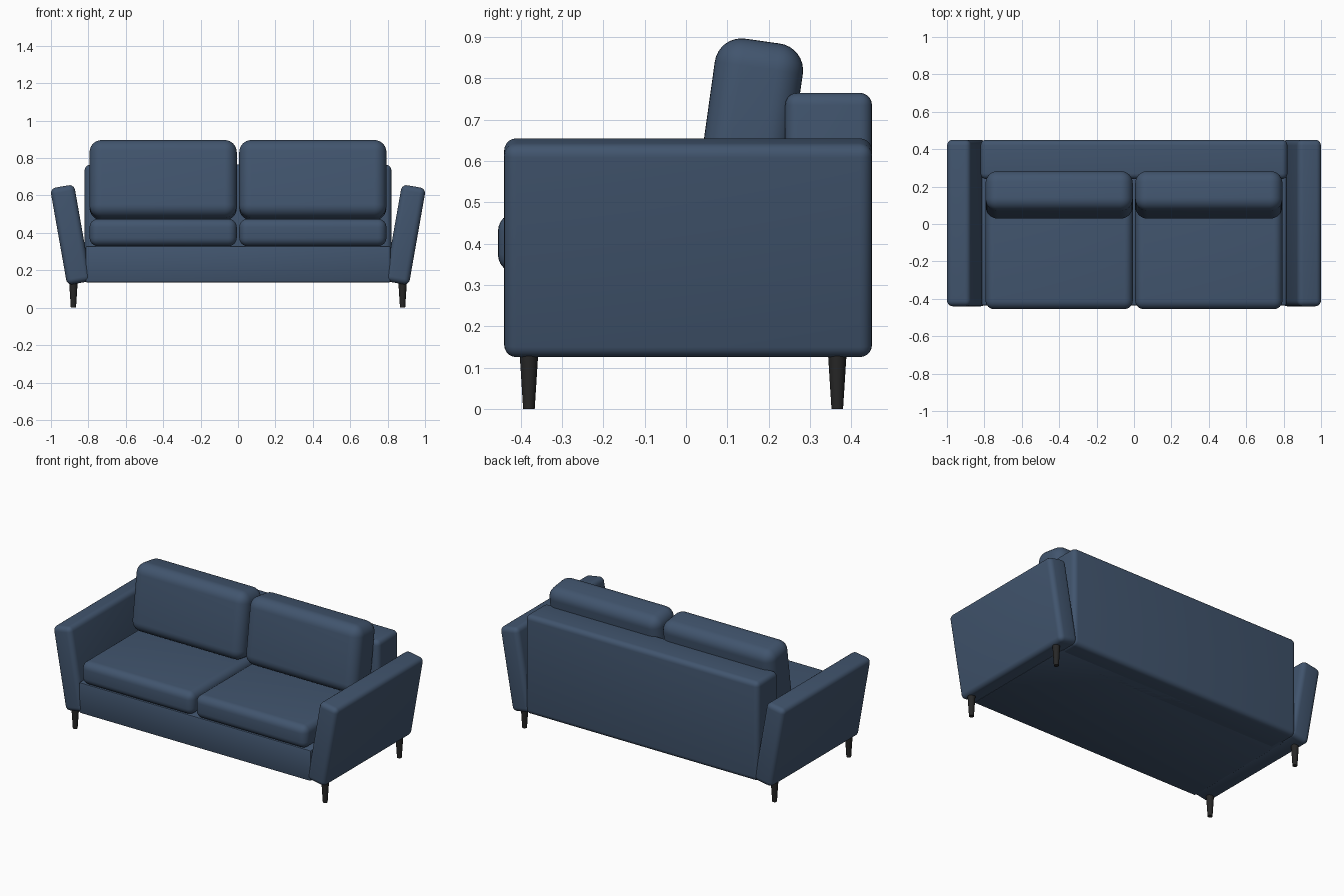
import bpy, math

if "Cube" in bpy.data.objects:
    bpy.data.objects.remove(bpy.data.objects["Cube"])


def material(name, rgb):
    m = bpy.data.materials.new(name)
    m.diffuse_color = (*rgb, 1)
    m.use_nodes = True
    m.node_tree.nodes["Principled BSDF"].inputs["Base Color"].default_value = m.diffuse_color
    return m


fabric = material("blue fabric", (0.053, 0.09, 0.155))
dark = material("dark leg", (0.02, 0.02, 0.02))


def soft_box(name, centre, size, radius, segments=5, rot=(0, 0, 0)):
    """Rounded upholstered block."""
    bpy.ops.mesh.primitive_cube_add(size=1, location=centre)
    ob = bpy.context.object
    ob.name = name
    ob.scale = size
    bpy.ops.object.transform_apply(location=False, rotation=False, scale=True)
    ob.rotation_euler = rot
    bev = ob.modifiers.new("rounding", 'BEVEL')
    bev.width = radius
    bev.segments = segments
    bev.limit_method = 'NONE'
    bpy.ops.object.modifier_apply(modifier=bev.name)
    bpy.ops.object.shade_smooth_by_angle(angle=math.radians(35))
    ob.data.materials.append(fabric)
    return ob


# Frame: base and backrest
soft_box("base", (0, -0.045, 0.2325), (1.63, 0.78, 0.195), 0.008, 2)
soft_box("backrest", (0, 0.345, 0.45), (1.64, 0.21, 0.63), 0.03)

for s, side in ((-1, "left"), (1, "right")):
    # Arm leaning outwards
    soft_box(side + "_arm", (s * 0.895, 0.005, 0.39), (0.13, 0.89, 0.525), 0.03,
             rot=(0, s * math.radians(10), 0))
    # Loose cushions
    soft_box(side + "_seat_cushion", (s * 0.4, -0.105, 0.402),
             (0.787, 0.70, 0.146), 0.045, 6)
    soft_box(side + "_back_cushion", (s * 0.4, 0.156, 0.682),
             (0.787, 0.215, 0.42), 0.065, 8, rot=(math.radians(-8), 0, 0))
    # Tapered legs
    for y, end in ((-0.38, "front"), (0.366, "back")):
        bpy.ops.mesh.primitive_cone_add(vertices=24, radius1=0.014, radius2=0.0235,
                                        depth=0.15, location=(s * 0.88, y, 0.075))
        leg = bpy.context.object
        leg.name = f"{side}_{end}_leg"
        leg.data.materials.append(dark)
        bpy.ops.object.shade_smooth_by_angle(angle=math.radians(35))
